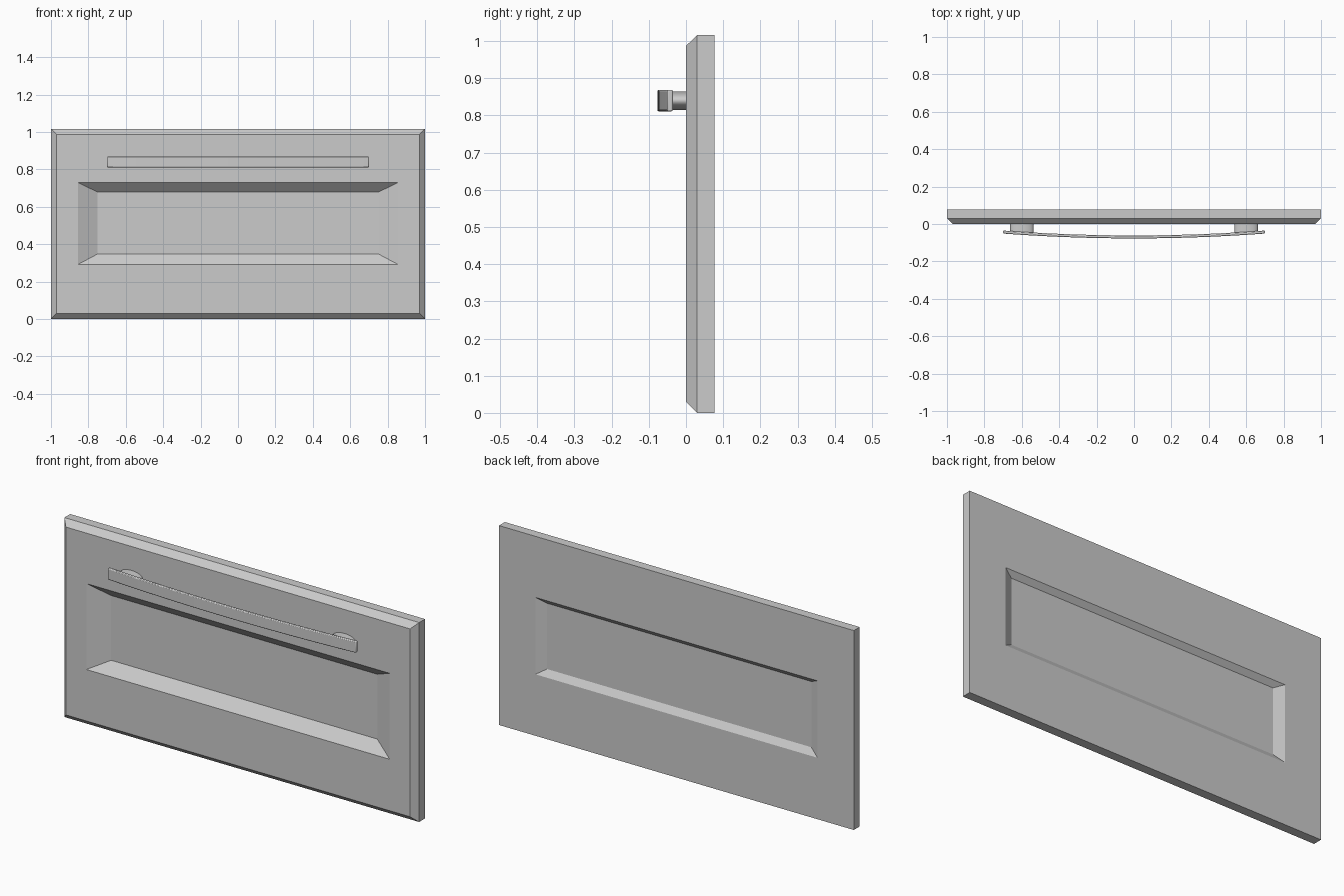
import bpy, bmesh, math
from mathutils import Matrix

if "Cube" in bpy.data.objects:
    bpy.data.objects.remove(bpy.data.objects["Cube"])


def add_object(name, bm):
    bmesh.ops.recalc_face_normals(bm, faces=bm.faces)
    mesh = bpy.data.meshes.new(name)
    bm.to_mesh(mesh)
    bm.free()
    ob = bpy.data.objects.new(name, mesh)
    bpy.context.collection.objects.link(ob)
    return ob


def loft(name, rings):
    """Skin a run of equal-sized point rings and cap both ends."""
    bm = bmesh.new()
    loops = [[bm.verts.new(p) for p in ring] for ring in rings]
    for a, b in zip(loops, loops[1:]):
        n = len(a)
        for i in range(n):
            j = (i + 1) % n
            bm.faces.new((a[i], a[j], b[j], b[i]))
    bm.faces.new(loops[0])
    bm.faces.new(loops[-1])
    return add_object(name, bm)


def smooth(ob):
    bpy.ops.object.select_all(action='DESELECT')
    bpy.context.view_layer.objects.active = ob
    ob.select_set(True)
    bpy.ops.object.shade_smooth_by_angle(angle=math.radians(35))


# Drawer panel: nested rectangles from front recess, round the edge, to back recess
def rect(hx, z0, z1, y):
    return [(-hx, y, z0), (hx, y, z0), (hx, y, z1), (-hx, y, z1)]


loft("drawer_panel", [
    rect(0.75, 0.348, 0.678, 0.050),
    rect(0.855, 0.292, 0.730, 0.0),
    rect(0.97, 0.03, 0.987, 0.0),
    rect(1.0, 0.0, 1.016, 0.03),
    rect(1.0, 0.0, 1.016, 0.077),
    rect(0.795, 0.313, 0.705, 0.077),
    rect(0.745, 0.345, 0.680, 0.055),
])

# Bowed handle bar
SEGS = 24
bar_rings = []
for i in range(SEGS + 1):
    x = -0.7 + 1.4 * i / SEGS
    y = -0.069 + 0.026 * (x / 0.7) ** 2
    bar_rings.append([(x, y - 0.008, 0.811), (x, y + 0.008, 0.811),
                      (x, y + 0.008, 0.869), (x, y - 0.008, 0.869)])
bar = loft("handle_bar", bar_rings)
bev = bar.modifiers.new("soft_edges", 'BEVEL')
bev.width = 0.004
bev.segments = 2
bev.limit_method = 'ANGLE'
smooth(bar)

# Oval posts joining the bar to the panel
for side, label in ((-1, "left"), (1, "right")):
    bm = bmesh.new()
    bmesh.ops.create_cone(bm, cap_ends=True, segments=32, radius1=1, radius2=1, depth=1)
    bm.transform(Matrix.Translation((side * 0.6, -0.022, 0.840))
                 @ Matrix.Diagonal((0.062, 0.046, 0.025, 1))
                 @ Matrix.Rotation(math.pi / 2, 4, 'X'))
    smooth(add_object("handle_post_" + label, bm))
